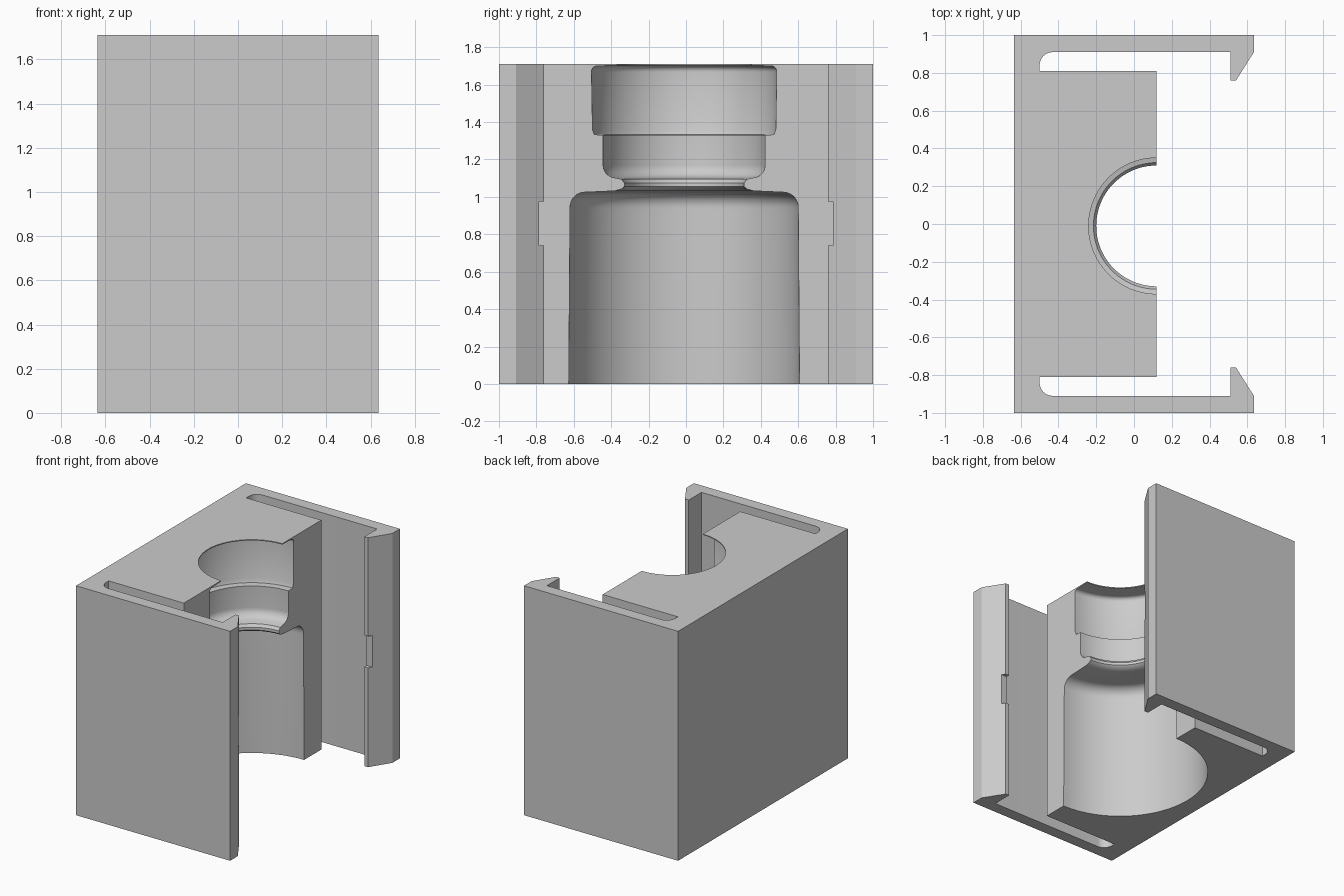
import bpy, bmesh, math

cube = bpy.data.objects.get("Cube")
if cube:
    bpy.data.objects.remove(cube, do_unlink=True)

HEIGHT = 1.71
AXIS_X, AXIS_Y = 0.12, -0.01

grey = bpy.data.materials.new("light grey")
grey.use_nodes = True
grey.diffuse_color = (0.6, 0.6, 0.6, 1)
grey.node_tree.nodes["Principled BSDF"].inputs["Base Color"].default_value = (0.6, 0.6, 0.6, 1)


def finish(name, bm):
    bmesh.ops.recalc_face_normals(bm, faces=bm.faces)
    mesh = bpy.data.meshes.new(name)
    bm.to_mesh(mesh)
    bm.free()
    mesh.materials.append(grey)
    obj = bpy.data.objects.new(name, mesh)
    bpy.context.collection.objects.link(obj)
    return obj


def prism(name, outline, z0, z1):
    bm = bmesh.new()
    face = bm.faces.new([bm.verts.new((x, y, z0)) for x, y in outline])
    new = bmesh.ops.extrude_face_region(bm, geom=[face])["geom"]
    top = [v for v in new if isinstance(v, bmesh.types.BMVert)]
    bmesh.ops.translate(bm, verts=top, vec=(0, 0, z1 - z0))
    return finish(name, bm)


def lathe(name, profile, steps=96):
    bm = bmesh.new()
    rings = []
    for r, z in profile:
        angles = [math.tau * i / steps for i in range(steps)]
        rings.append([bm.verts.new((AXIS_X + r * math.cos(a), AXIS_Y + r * math.sin(a), z))
                      for a in angles])
    for low, high in zip(rings, rings[1:]):
        for i in range(steps):
            j = (i + 1) % steps
            bm.faces.new((low[i], low[j], high[j], high[i]))
    bm.faces.new(rings[0][::-1])
    bm.faces.new(rings[-1])
    return finish(name, bm)


def arc(cx, cy, radius, start, end, steps=8):
    angles = [math.radians(start + (end - start) * i / steps) for i in range(steps + 1)]
    return [(cx + radius * math.cos(a), cy + radius * math.sin(a)) for a in angles]


# Plan of one half: block face, slot with a rounded end, spring arm and hook
half = [(AXIS_X, 0.81), (-0.5, 0.81)]
half += arc(-0.43, 0.84, 0.07, 180, 90)
half += [(0.51, 0.91), (0.51, 0.76), (0.54, 0.76), (0.635, 0.91), (0.635, 1), (-0.635, 1)]
outline = half + [(x, -y) for x, y in reversed(half)]
holder = prism("bottle_holder", outline, 0, HEIGHT)

# Bottle-shaped cavity: body, shoulder, neck, collar, cap and top opening
profile = [(0.617, -0.1), (0.617, 0), (0.61, 0.93)]
profile += arc(0.53, 0.945, 0.08, 0, 90)
profile += [(0.37, 1.032), (0.335, 1.042), (0.32, 1.055), (0.32, 1.075), (0.335, 1.095)]
profile += arc(0.365, 1.17, 0.068, -75, 0)
profile += [(0.433, 1.33), (0.48, 1.333), (0.49, 1.36), (0.495, 1.66)]
profile += arc(0.465, 1.67, 0.03, 0, 90)
profile += [(0.36, 1.703), (0.36, 1.85)]
cavity = lathe("cavity_cutter", profile)

# Shallow notch across both hook tips
notch = prism("notch_cutter", [(0.4, -0.787), (0.6, -0.787), (0.6, 0.787), (0.4, 0.787)],
              0.74, 0.975)

bpy.context.view_layer.objects.active = holder
holder.select_set(True)
for cutter in (cavity, notch):
    cutter.hide_render = True
    mod = holder.modifiers.new("cut", "BOOLEAN")
    mod.operation = "DIFFERENCE"
    mod.solver = "EXACT"
    mod.object = cutter
    bpy.ops.object.modifier_apply(modifier=mod.name)
for cutter in (cavity, notch):
    bpy.data.objects.remove(cutter, do_unlink=True)

bpy.ops.object.shade_smooth_by_angle(angle=math.radians(30))
